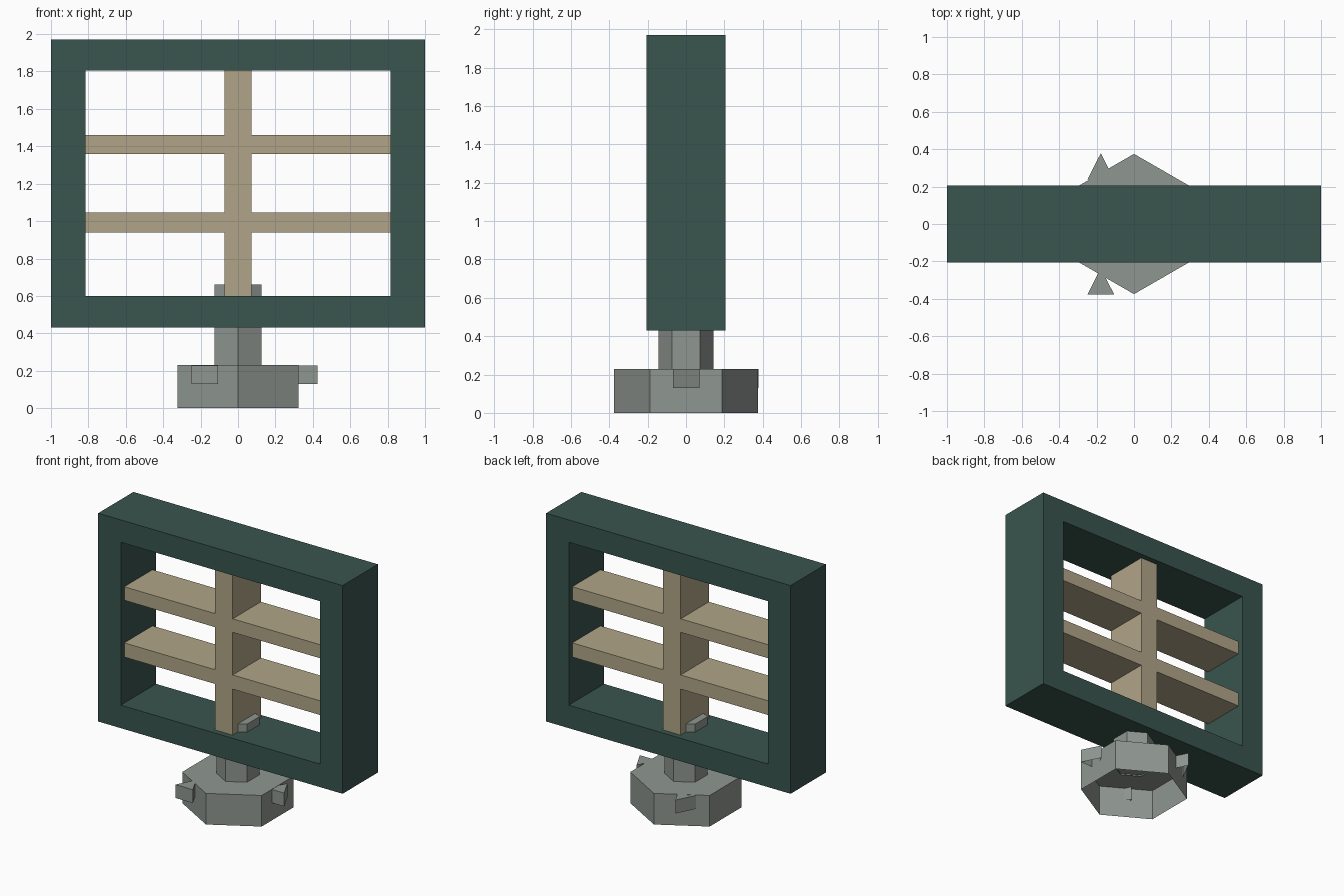
import bpy, bmesh, math
from mathutils import Vector

cube = bpy.data.objects.get("Cube")
if cube:
    bpy.data.objects.remove(cube, do_unlink=True)


def make_material(name, rgb):
    mat = bpy.data.materials.new(name)
    mat.use_nodes = True
    color = (*rgb, 1.0)
    mat.diffuse_color = color
    mat.node_tree.nodes["Principled BSDF"].inputs["Base Color"].default_value = color
    return mat


green = make_material("dark_green", (0.041, 0.089, 0.076))
tan = make_material("tan_wood", (0.44, 0.376, 0.246))
grey = make_material("stone_grey", (0.275, 0.305, 0.283))


def finish(name, bm, mat):
    bmesh.ops.recalc_face_normals(bm, faces=bm.faces)
    mesh = bpy.data.meshes.new(name)
    bm.to_mesh(mesh)
    bm.free()
    mesh.materials.append(mat)
    obj = bpy.data.objects.new(name, mesh)
    bpy.context.collection.objects.link(obj)
    return obj


def box(name, half_x, half_y, z0, z1, mat):
    bm = bmesh.new()
    bmesh.ops.create_cube(bm, size=2)
    for v in bm.verts:
        v.co = (v.co.x * half_x, v.co.y * half_y, z1 if v.co.z > 0 else z0)
    return finish(name, bm, mat)


def open_prism(name, sides, rx, ry, z0, z1, mat, center=(0, 0)):
    """Upright prism with one corner towards +y, a top cap and an open underside."""
    bm = bmesh.new()
    rings = []
    for z in (z0, z1):
        ring = []
        for i in range(sides):
            a = math.pi / 2 + i * math.tau / sides
            ring.append(bm.verts.new((center[0] + rx * math.cos(a),
                                      center[1] + ry * math.sin(a), z)))
        rings.append(ring)
    low, high = rings
    for i in range(sides):
        j = (i + 1) % sides
        bm.faces.new((low[i], low[j], high[j], high[i]))
    bm.faces.new(high)
    return finish(name, bm, mat)


def frame(name, half_y, outer, inner, mat):
    """Rectangular ring; outer and inner are (half width, bottom, top)."""
    bm = bmesh.new()
    loops = []
    for half_x, z0, z1 in (outer, inner):
        for y in (-half_y, half_y):
            loops.append([bm.verts.new((x, y, z)) for x, z in
                          ((-half_x, z0), (half_x, z0), (half_x, z1), (-half_x, z1))])
    out_front, out_back, in_front, in_back = loops
    for a, b in ((out_front, out_back), (out_back, in_back),
                 (in_back, in_front), (in_front, out_front)):
        for i in range(4):
            j = (i + 1) % 4
            bm.faces.new((a[i], a[j], b[j], b[i]))
    return finish(name, bm, mat)


# Rectangular surround
frame("outer_frame", 0.206, (1.0, 0.43, 1.97), (0.815, 0.6, 1.805), green)

# Upright divider and two shelves
box("center_divider", 0.072, 0.165, 0.6, 1.805, tan)
for level, (z0, z1) in {"lower": (0.94, 1.045), "upper": (1.36, 1.46)}.items():
    box(level + "_shelf", 0.815, 0.165, z0, z1, tan)

# Hexagonal foot and stem
open_prism("base", 6, 0.375, 0.375, 0.0, 0.23, grey)
open_prism("stem", 6, 0.144, 0.144, 0.22, 0.66, grey)

# Three wedge lugs spaced around the foot, all facing the same way
for i, side in enumerate(("left", "back_right", "front_right")):
    a = i * math.tau / 3
    spot = Vector((math.cos(a), math.sin(a))) * 0.355
    lug = open_prism(side + "_lug", 3, 0.082, 0.093, 0.13, 0.229, grey,
                     (spot.x, spot.y - 0.022))
